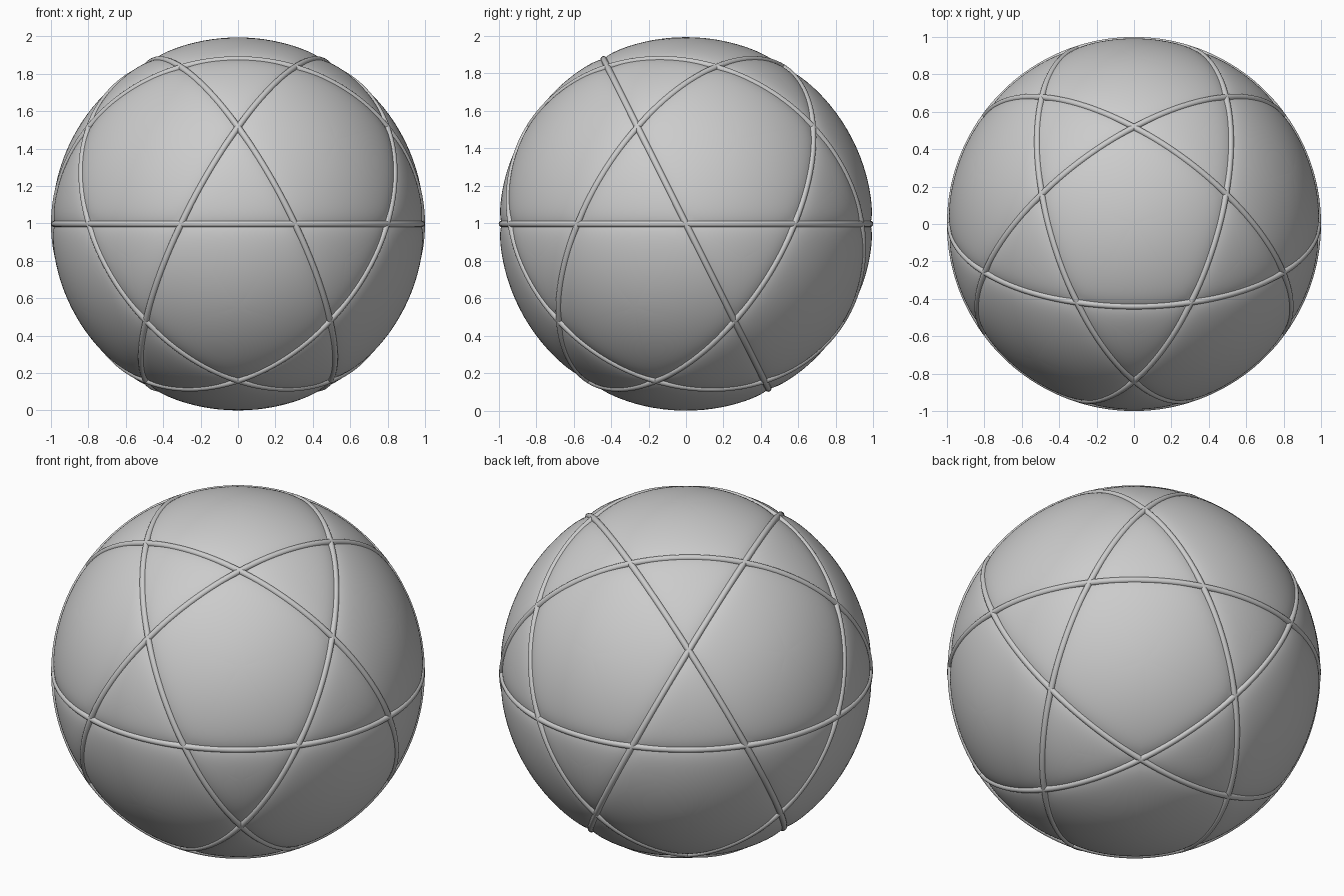
import bpy, bmesh, math
from mathutils import Vector
from itertools import combinations

if "Cube" in bpy.data.objects:
    bpy.data.objects.remove(bpy.data.objects["Cube"])

R, DIP, FALL = 0.997, 0.013, 0.04     # panel radius, pillow depth, pillow falloff
BEAD = 0.017                          # seam bead radius
CENTRE = Vector((0, 0, R))
ROWS, COLS = 16, 20

# Normals of the six great circles that the seams follow
tilt = math.atan(2)
normals = [Vector((0, 0, 1))]
for k in range(5):
    a = math.radians(18 + 72 * k)
    normals.append(Vector((math.sin(tilt) * math.cos(a),
                           math.sin(tilt) * math.sin(a), math.cos(tilt))))


def pillow(p):
    """Project a point to the sphere, sinking softly towards the seams."""
    p = p.normalized()
    dip = sum(math.exp(-abs(n.dot(p)) / FALL) for n in normals)
    return p * (R - DIP * min(dip, 1.15))


# Flat-faced cage: seam crossings joined into 12 pentagons and 20 triangles
cage = bmesh.new()
for n, m in combinations(normals, 2):
    v = n.cross(m).normalized()
    cage.verts.new(v)
    cage.verts.new(-v)
bmesh.ops.convex_hull(cage, input=cage.verts)
bmesh.ops.dissolve_limit(cage, angle_limit=0.05, verts=cage.verts, edges=cage.edges)

# Pillowed panels, tessellated in rows running parallel to the seams
bm = bmesh.new()
for face in cage.faces:
    c = face.calc_center_median()
    for loop in face.loops:
        a, b = loop.vert.co, loop.link_loop_next.vert.co
        grid = []
        for i in range(ROWS):
            t = (i / ROWS) ** 1.6
            p, q = a.lerp(c, t), b.lerp(c, t)
            grid.append([bm.verts.new(pillow(p.lerp(q, j / COLS))) for j in range(COLS + 1)])
        tip = bm.verts.new(pillow(c))
        for i in range(ROWS - 1):
            for j in range(COLS):
                bm.faces.new((grid[i][j], grid[i][j + 1], grid[i + 1][j + 1], grid[i + 1][j]))
        for j in range(COLS):
            bm.faces.new((grid[-1][j], grid[-1][j + 1], tip))
cage.free()
bmesh.ops.remove_doubles(bm, verts=bm.verts, dist=1e-5)
bmesh.ops.recalc_face_normals(bm, faces=bm.faces)
for f in bm.faces:
    f.smooth = True
mesh = bpy.data.meshes.new("ball_panels")
bm.to_mesh(mesh)
bm.free()
panels = bpy.data.objects.new("ball_panels", mesh)
panels.location = CENTRE
bpy.context.collection.objects.link(panels)

# Raised round beads along the seams
for k, n in enumerate(normals):
    bpy.ops.mesh.primitive_torus_add(
        major_radius=1 - BEAD, minor_radius=BEAD, major_segments=180, minor_segments=14,
        location=CENTRE, rotation=n.to_track_quat('Z', 'Y').to_euler())
    bead = bpy.context.object
    bead.name = f"seam_bead_{k + 1}"
    bpy.ops.object.shade_smooth()
